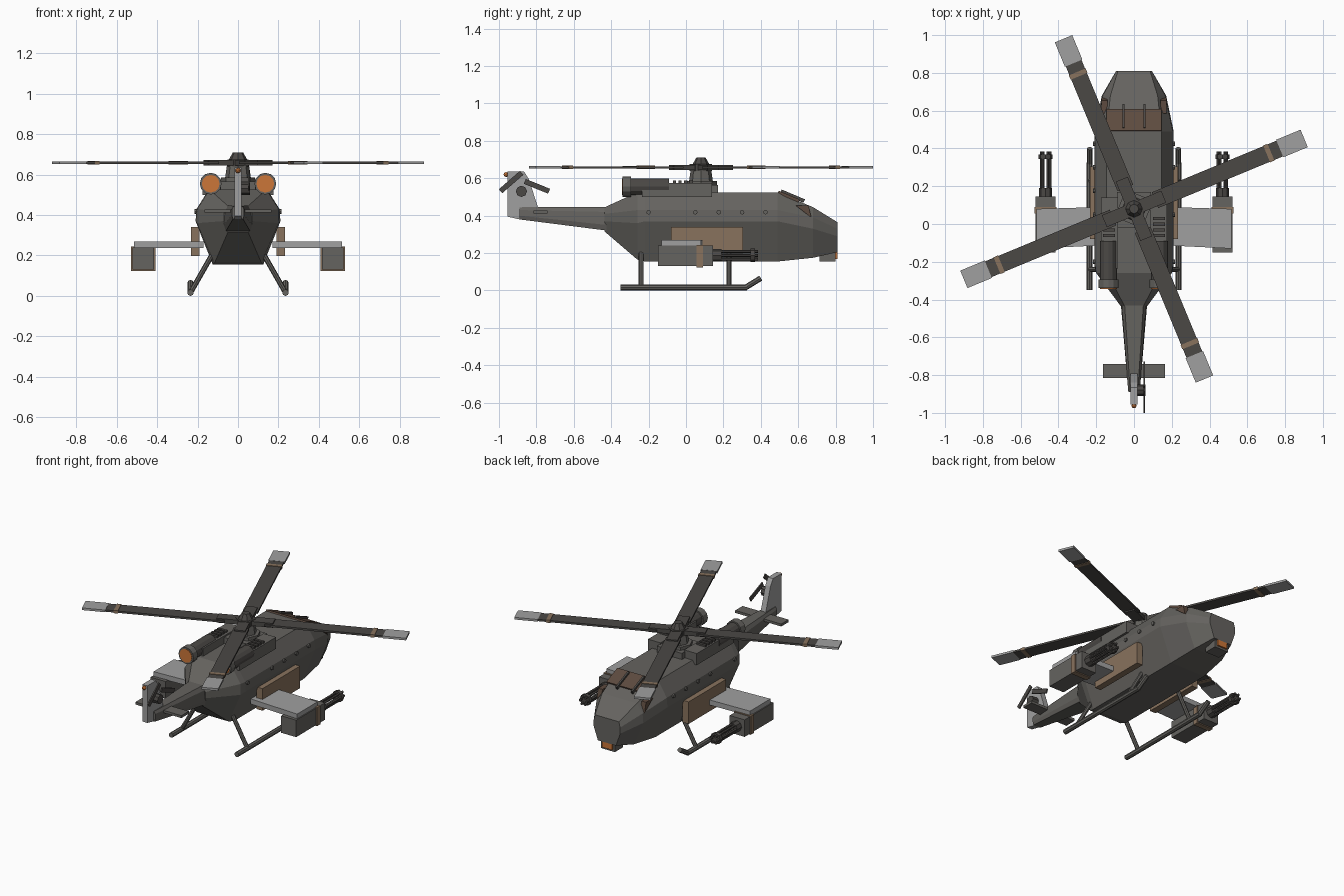
import bpy, bmesh, math
from mathutils import Vector, Matrix

if "Cube" in bpy.data.objects:
    bpy.data.objects.remove(bpy.data.objects["Cube"])


def mat(name, c):
    m = bpy.data.materials.new(name)
    m.diffuse_color = (*c, 1)
    m.use_nodes = True
    m.node_tree.nodes["Principled BSDF"].inputs["Base Color"].default_value = m.diffuse_color
    return m


DARK = mat("dark", (.07, .065, .06))
HULL = mat("hull", (.13, .125, .115))
TAN = mat("tan", (.25, .17, .11))
GLASS = mat("glass", (.11, .07, .05))
ORANGE = mat("orange", (.6, .18, .04))
LIGHT = mat("light", (.35, .35, .35))


def finish(name, bm, m=None):
    bmesh.ops.recalc_face_normals(bm, faces=bm.faces)
    me = bpy.data.meshes.new(name)
    bm.to_mesh(me)
    bm.free()
    ob = bpy.data.objects.new(name, me)
    bpy.context.collection.objects.link(ob)
    if m:
        me.materials.append(m)
    return ob


def box(name, x, y, z, m=None, rot=None):
    """Box from (min, max) ranges, optionally transformed by a matrix."""
    bm = bmesh.new()
    bmesh.ops.create_cube(bm, size=1)
    for v in bm.verts:
        v.co = Vector([a[0] + (c + .5) * (a[1] - a[0]) for a, c in zip((x, y, z), v.co)])
    if rot:
        bm.transform(rot)
    return finish(name, bm, m)


def rod(name, a, b, r, m=None, r2=None, n=8):
    """Cylinder or cone between two points."""
    a, b = Vector(a), Vector(b)
    bm = bmesh.new()
    bmesh.ops.create_cone(bm, cap_ends=True, segments=n, radius1=r,
                          radius2=r if r2 is None else r2, depth=(b - a).length)
    q = Vector((0, 0, 1)).rotation_difference(b - a)
    bm.transform(Matrix.Translation((a + b) / 2) @ q.to_matrix().to_4x4())
    return finish(name, bm, m)


def loft(name, sections, m=None):
    """Skin symmetric sections: (y, [(half width, z), ...] from bottom to top)."""
    bm = bmesh.new()
    rings = []
    for y, half in sections:
        pts = half + [(-x, z) for x, z in reversed(half)]
        rings.append([bm.verts.new((x, y, z)) for x, z in pts])
    n = len(rings[0])
    for r, s in zip(rings, rings[1:]):
        for i in range(n):
            bm.faces.new((r[i], r[(i + 1) % n], s[(i + 1) % n], s[i]))
    bm.faces.new(rings[0])
    bm.faces.new(rings[-1])
    return finish(name, bm, m)


def prism(name, pts, axis, lo, hi, m=None):
    """Extrude an outline along x (points are y,z) or z (points are x,y)."""
    bm = bmesh.new()
    f = bm.faces.new([bm.verts.new((lo, p, q) if axis == "x" else (p, q, lo)) for p, q in pts])
    ext = bmesh.ops.extrude_face_region(bm, geom=[f])["geom"]
    d = (hi - lo, 0, 0) if axis == "x" else (0, 0, hi - lo)
    bmesh.ops.translate(bm, vec=d, verts=[e for e in ext if isinstance(e, bmesh.types.BMVert)])
    return finish(name, bm, m)


# fuselage and tail boom
loft("fuselage", [
    (-.435, [(.05, .315), (.07, .37), (.07, .41), (.05, .445)]),
    (-.26, [(.115, .165), (.2, .36), (.2, .43), (.14, .525)]),
    (-.22, [(.125, .155), (.21, .37), (.205, .43), (.145, .525)]),
    (.49, [(.125, .155), (.21, .37), (.205, .43), (.145, .525)]),
    (.68, [(.105, .175), (.17, .33), (.165, .39), (.125, .445)]),
    (.81, [(.065, .205), (.095, .29), (.095, .33), (.085, .365)])], HULL)
loft("tail_boom", [
    (-.89, [(.025, .38), (.03, .4), (.03, .43), (.02, .445)]),
    (-.42, [(.06, .32), (.07, .35), (.065, .42), (.05, .447)])], HULL)

# tail fin, beacon, stabilizer
prism("tail_fin", [(-.955, .635), (-.865, .635), (-.84, .595), (-.79, .44), (-.89, .38), (-.955, .395)],
      "x", -.018, .018, LIGHT)
bm = bmesh.new()
bmesh.ops.create_icosphere(bm, subdivisions=2, radius=.013, matrix=Matrix.Translation((0, -.962, .62)))
finish("tail_beacon", bm, ORANGE)
box("stabilizer", (-.165, .165), (-.815, -.74), (.412, .428), HULL)

# tail rotor
rod("tail_rotor_hub", (.01, -.88, .53), (.06, -.88, .53), .03, DARK)
for cy, cz, ang, ln in ((-.797, .557, -22, .14), (-.935, .58, 41, .15)):
    T = Matrix.Translation((.053, cy, cz)) @ Matrix.Rotation(math.radians(ang), 4, 'X')
    box("tail_rotor_blade", (-.004, .004), (-ln / 2, ln / 2), (-.014, .014), DARK, T)

# windscreen with frame bars
T = Matrix.Translation((0, .55, .502)) @ Matrix.Rotation(-math.atan2(.08, .19), 4, 'X')
box("windscreen", (-.145, .145), (-.062, .06), (-.008, .008), GLASS, T)
for x in (-.055, .055):
    box("windscreen_bar", (x - .006, x + .006), (-.05, .085), (0, .02), DARK, T)

# nose sensor
box("nose_sensor", (-.05, .05), (.715, .8), (.155, .215), HULL)
box("nose_sensor_lens", (-.035, .035), (.795, .81), (.168, .205), ORANGE)

# rotor mast
box("mast_fairing", (-.09, .09), (-.02, .17), (.52, .565), HULL)
rod("mast_base", (0, .08, .56), (0, .08, .585), .085, HULL, n=8)
rod("mast_cone", (0, .08, .575), (0, .08, .645), .065, HULL, .055)
rod("rotor_hub", (0, .08, .64), (0, .08, .675), .06, DARK, n=6)
rod("rotor_cap", (0, .08, .675), (0, .08, .71), .045, DARK, .025)

# main rotor blades
for k in range(4):
    T = Matrix.Translation((0, .08, .658)) @ Matrix.Rotation(math.radians(22.5 + 90 * k), 4, 'Z')
    box("rotor_arm", (.03, .17), (-.034, .034), (-.014, .014), DARK, T)
    box("rotor_blade", (.12, .84), (-.045, .045), (-.006, .006), DARK, T)
    box("rotor_blade_band", (.76, .785), (-.048, .048), (-.009, .009), TAN, T)
    box("rotor_blade_tip", (.835, .975), (-.05, .05), (-.007, .007), LIGHT, T)

# paired parts on both sides
for s in (-1, 1):
    def X(a, b):
        return (min(s * a, s * b), max(s * a, s * b))

    # engine and cowling
    box("engine_cowl", X(.085, .175), (-.235, .14), (.5, .575), HULL)
    for i in range(4):
        y = -.07 + i * .03
        box("cowl_louver", X(.1, .165), (y, y + .017), (.57, .587), DARK)
    ex = s * .135
    rod("engine", (ex, -.32, .555), (ex, -.09, .555), .045, DARK, n=12)
    rod("exhaust_ring", (ex, -.34, .555), (ex, -.295, .555), .054, HULL, n=12)
    rod("exhaust_glow", (ex, -.343, .555), (ex, -.335, .555), .044, ORANGE, n=12)

    # side window, door panel, rivets
    prism("side_window", [(.585, .455), (.655, .455), (.67, .39)], "x", s * .14, s * .172, GLASS)
    box("side_door", X(.19, .232), (-.08, .305), (.197, .34), TAN)
    for y in (-.2, .05, .175, .3, .425):
        rod("rivet", (s * .19, y, .418), (s * .216, y, .418), .012, HULL)

    # stub wing
    prism("stub_wing", [(s * .17, .09), (s * .515, .08), (s * .515, -.13), (s * .17, -.113)],
          "z", .237, .27, LIGHT)

    # gun pod with barrels
    box("gun_pod", X(.415, .522), (-.15, .145), (.13, .24), HULL)
    box("gun_pod_band", X(.409, .528), (.055, .09), (.124, .244), TAN)
    gx, gz = s * .468, .188
    rod("gun_mount", (gx, .14, gz), (gx, .19, gz), .034, DARK)
    for k in range(6):
        a = k * math.pi / 3
        bx, bz = gx + .024 * math.cos(a), gz + .024 * math.sin(a)
        rod("gun_barrel", (bx, .15, bz), (bx, .385, bz), .008, DARK, n=6)
    rod("gun_muzzle_ring", (gx, .345, gz), (gx, .368, gz), .037, DARK)

    # landing skid
    rod("skid", (s * .235, -.35, .016), (s * .235, .325, .016), .016, HULL)
    rod("skid_tip", (s * .235, .315, .014), (s * .235, .4, .066), .015, HULL)
    for y in (-.24, .23):
        rod("skid_strut", (s * .13, y, .2), (s * .235, y, .016), .013, HULL)
